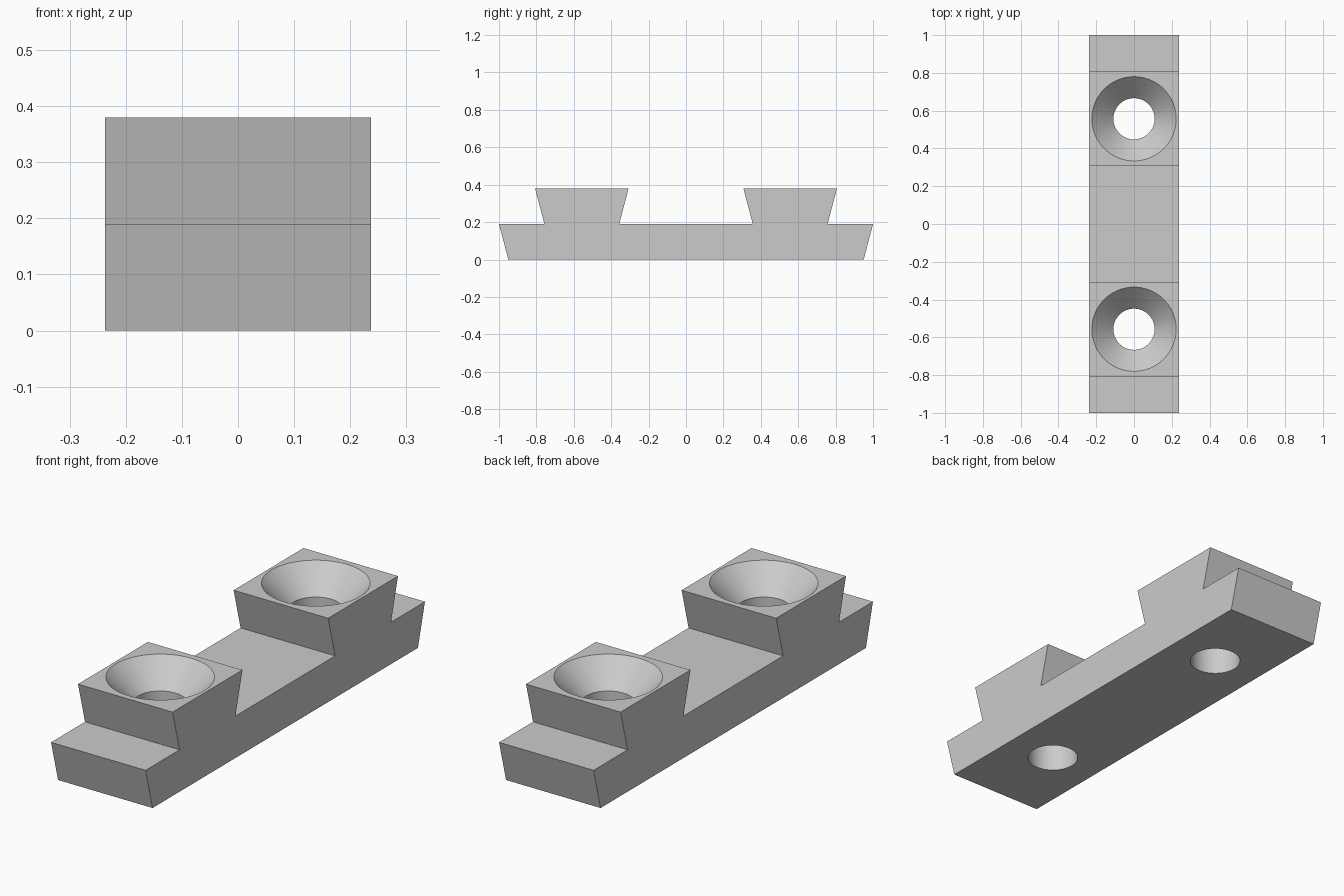
import bpy
import bmesh
import math

cube = bpy.data.objects.get("Cube")
if cube:
    bpy.data.objects.remove(cube, do_unlink=True)

HALF_WIDTH, STEP, HEIGHT = 0.237, 0.19, 0.38
HOLE_Y, HOLE_R, SINK_R = 0.557, 0.109, 0.223
SEGMENTS = 96

grey = bpy.data.materials.new("plain grey")
grey.use_nodes = True
colour = (0.6, 0.6, 0.6, 1)
grey.diffuse_color = colour
grey.node_tree.nodes["Principled BSDF"].inputs["Base Color"].default_value = colour


def make_object(name, bm):
    bmesh.ops.recalc_face_normals(bm, faces=bm.faces)
    mesh = bpy.data.meshes.new(name)
    bm.to_mesh(mesh)
    bm.free()
    mesh.materials.append(grey)
    obj = bpy.data.objects.new(name, mesh)
    bpy.context.collection.objects.link(obj)
    return obj


# Bar with two dovetail blocks: mirrored side profile, extruded across x
half = [(0.95, 0), (1, STEP), (0.757, STEP), (0.807, HEIGHT),
        (0.307, HEIGHT), (0.357, STEP)]
profile = half + [(-y, z) for y, z in reversed(half)]
bm = bmesh.new()
face = bm.faces.new([bm.verts.new((-HALF_WIDTH, y, z)) for y, z in profile])
side = bmesh.ops.extrude_face_region(bm, geom=[face])
bmesh.ops.translate(bm, vec=(2 * HALF_WIDTH, 0, 0),
                    verts=[v for v in side["geom"] if isinstance(v, bmesh.types.BMVert)])
bar = make_object("dovetail_bar", bm)


def countersink_cutter(y):
    """Lathed cutter: straight bore opening into a 45 degree cone."""
    extra = 0.05
    sink_z = HEIGHT - (SINK_R - HOLE_R)
    rings = [(HOLE_R, -extra), (HOLE_R, sink_z), (SINK_R + extra, HEIGHT + extra)]
    bm = bmesh.new()
    loops = []
    for radius, z in rings:
        loops.append([bm.verts.new((radius * math.cos(a), y + radius * math.sin(a), z))
                      for a in (math.tau * i / SEGMENTS for i in range(SEGMENTS))])
    for low, high in zip(loops, loops[1:]):
        for i in range(SEGMENTS):
            j = (i + 1) % SEGMENTS
            bm.faces.new((low[i], low[j], high[j], high[i]))
    bm.faces.new(loops[0])
    bm.faces.new(loops[-1])
    cutter = make_object("countersink_cutter", bm)
    cutter.hide_render = True
    return cutter


# Countersunk screw holes through both blocks
bpy.context.view_layer.objects.active = bar
for y in (-HOLE_Y, HOLE_Y):
    cutter = countersink_cutter(y)
    cut = bar.modifiers.new("screw hole", "BOOLEAN")
    cut.operation = "DIFFERENCE"
    cut.solver = "EXACT"
    cut.object = cutter
    bpy.ops.object.modifier_apply(modifier=cut.name)
    bpy.data.objects.remove(cutter, do_unlink=True)

# Smooth bores with sharp edges
bpy.ops.object.select_all(action="DESELECT")
bar.select_set(True)
bpy.ops.object.shade_smooth_by_angle(angle=math.radians(30))
